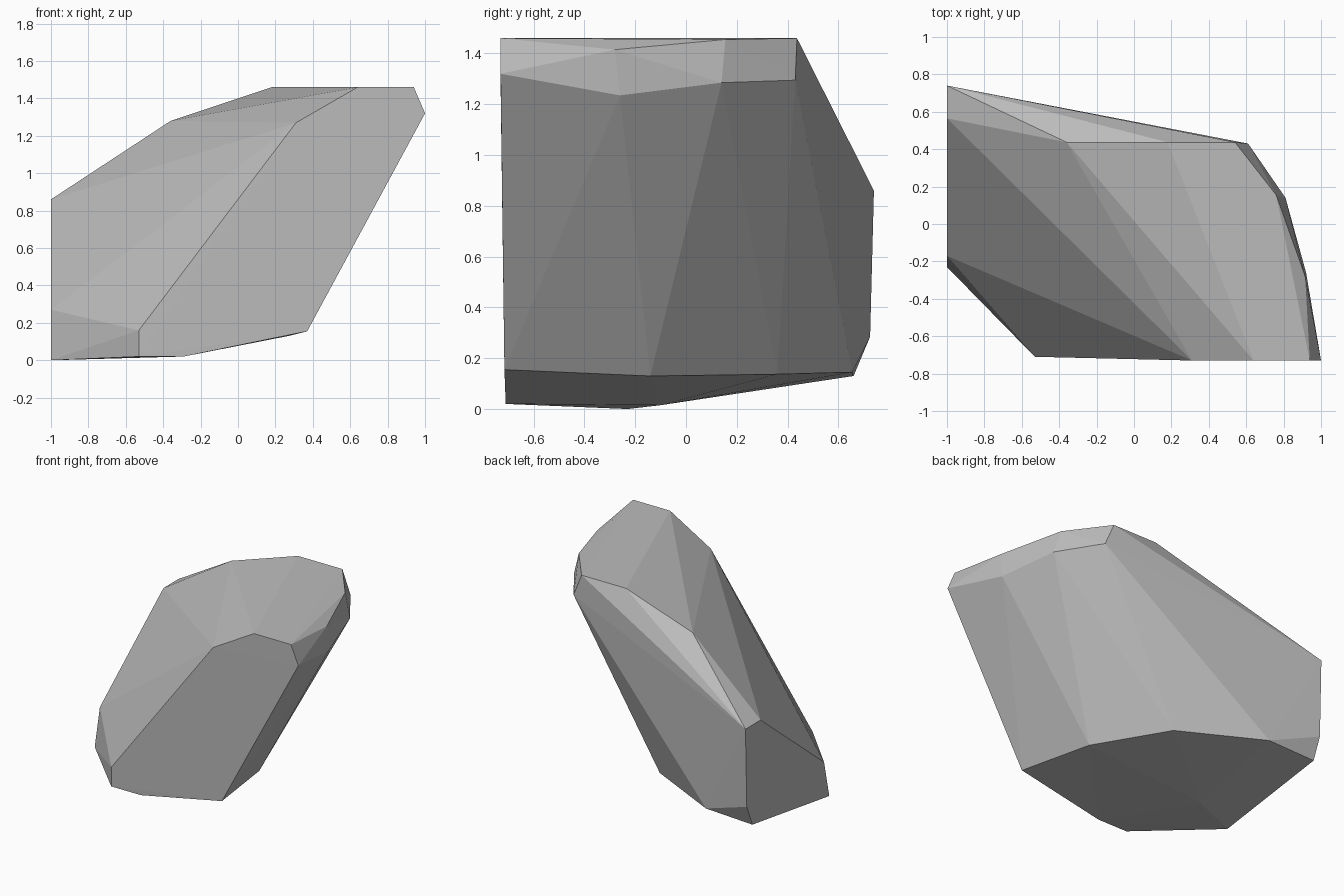
import bpy, bmesh

if "Cube" in bpy.data.objects:
    bpy.data.objects.remove(bpy.data.objects["Cube"])

# Corner groups of the faceted boulder
top_rim = [(.94, -.73, 1.46), (.915, -.28, 1.415), (.76, .155, 1.455),
           (.54, .437, 1.46), (.18, .437, 1.46), (.64, -.73, 1.46)]
right_shoulder = [(1, -.73, 1.32), (.92, -.26, 1.235), (.81, .14, 1.285), (.61, .43, 1.295)]
left_slope = [(-.36, .437, 1.28), (.31, -.73, 1.27), (-.53, -.71, .16)]
left_end = [(-1, .74, .86), (-1, .565, .86), (-1, -.17, .27),
            (-1, -.23, 0), (-1, .66, .13), (-1, .725, .285)]
lower_rim = [(.37, -.715, .155), (.27, -.14, .13), (-.04, .36, .137), (-.62, .655, .145)]
underside = [(-.53, -.71, .02), (-.29, -.71, .02), (-.66, -.1, .015)]

# Wrap the corners in a tight faceted skin
bm = bmesh.new()
for co in top_rim + right_shoulder + left_slope + left_end + lower_rim + underside:
    bm.verts.new(co)
hull = bmesh.ops.convex_hull(bm, input=bm.verts)
loose = [v for v in bm.verts if not v.link_faces]
bmesh.ops.delete(bm, geom=loose, context='VERTS')
bmesh.ops.recalc_face_normals(bm, faces=bm.faces)

mesh = bpy.data.meshes.new("boulder")
bm.to_mesh(mesh)
bm.free()

# Plain grey stone
stone = bpy.data.materials.new("grey stone")
stone.diffuse_color = (.5, .5, .5, 1)
stone.use_nodes = True
stone.node_tree.nodes["Principled BSDF"].inputs["Base Color"].default_value = stone.diffuse_color
mesh.materials.append(stone)
boulder = bpy.data.objects.new("boulder", mesh)
bpy.context.collection.objects.link(boulder)
